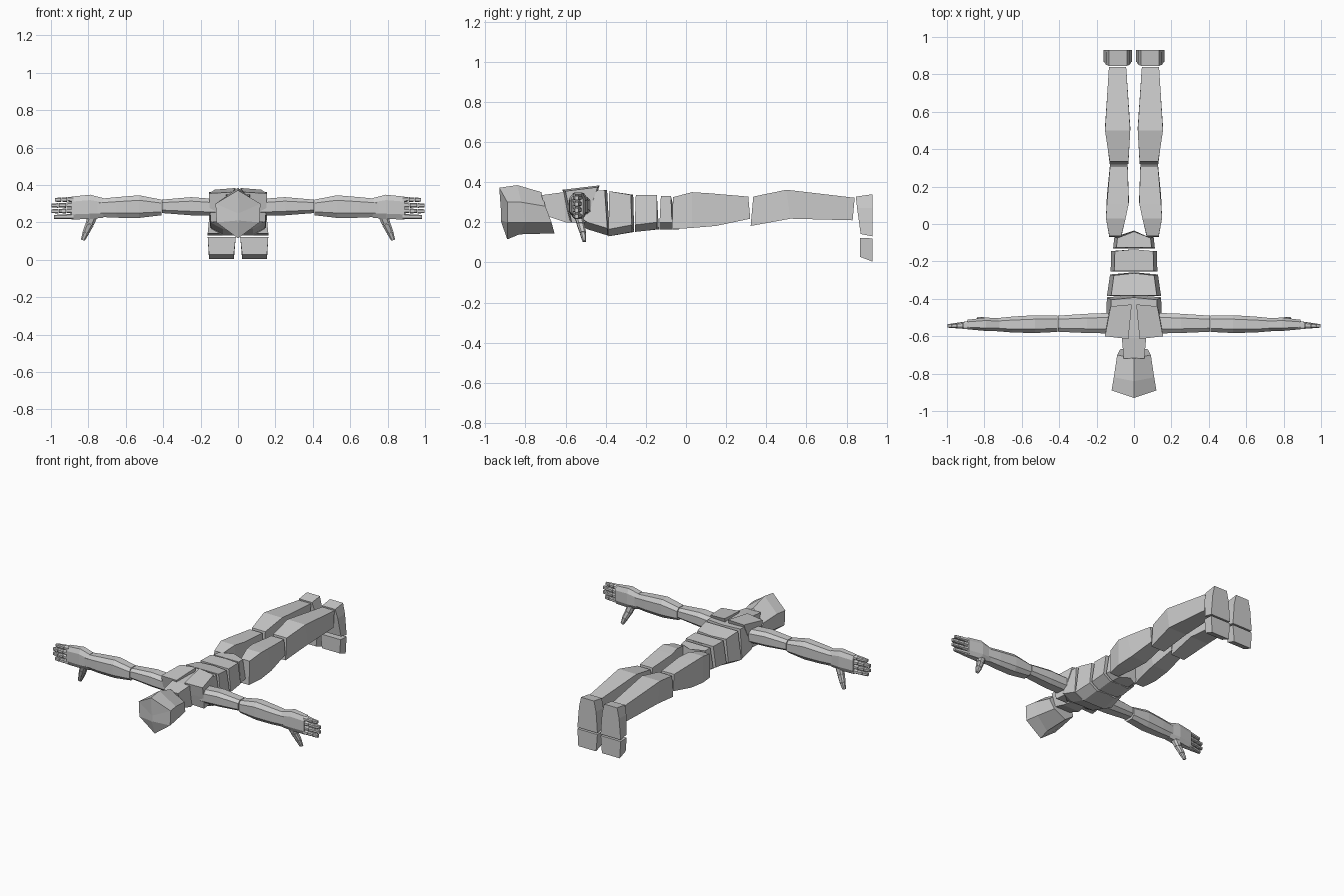
import bpy, bmesh
from mathutils import Vector

grey = bpy.data.materials.new("plain_grey")
grey.diffuse_color = (0.6, 0.6, 0.6, 1)


def loft(name, rings, side=1):
    """Skin a row of matching rings, capped at both ends."""
    bm = bmesh.new()
    rows = [[bm.verts.new((side * x, y, z)) for x, y, z in r] for r in rings]
    n = len(rows[0])
    for a, b in zip(rows, rows[1:]):
        for i in range(n):
            j = (i + 1) % n
            bm.faces.new((a[i], a[j], b[j], b[i]))
    bm.faces.new(rows[0])
    bm.faces.new(rows[-1])
    bmesh.ops.recalc_face_normals(bm, faces=bm.faces)
    mesh = bpy.data.meshes.new(name)
    bm.to_mesh(mesh)
    bm.free()
    mesh.materials.append(grey)
    obj = bpy.data.objects.new(name, mesh)
    bpy.context.collection.objects.link(obj)
    return obj


def pair(name, rings):
    loft(name + "_right", rings)
    loft(name + "_left", rings, -1)


def along_y(sections):
    """Four-sided rings: y top, y bottom, inner x, outer x, z bottom, z top."""
    return [[(a, yt, z1), (b, yt, z1), (b, yb, z0), (a, yb, z0)]
            for yt, yb, a, b, z0, z1 in sections]


def along_x(sections):
    """Eight-sided rings with cut corners: x, y0, y1, z0, z1."""
    rings = []
    for x, y0, y1, z0, z1 in sections:
        c, d = (y1 - y0) * 0.22, (z1 - z0) * 0.22
        rings.append([(x, y0 + c, z0), (x, y1 - c, z0), (x, y1, z0 + d), (x, y1, z1 - d),
                      (x, y1 - c, z1), (x, y0 + c, z1), (x, y0, z1 - d), (x, y0, z0 + d)])
    return rings


def torso(sections):
    """Rings with a wide back, full side and narrower belly:
    y top, y bottom, bow at the centre, half width, z bottom, z top."""
    rings = []
    for yt, yb, bow, w, z0, z1 in sections:
        zs = z0 + 0.035
        rings.append([(0, yt + bow, z1), (0.84 * w, yt, z1), (w, yb, zs), (0.55 * w, yb, z0),
                      (0, yb + bow, z0), (-0.55 * w, yb, z0), (-w, yb, zs), (-0.84 * w, yt, z1)])
    return rings


# Head: ridged hexagonal rings from crown to chin
def head_ring(top, upper, lower, bottom):
    (wu, yu, zu), (wl, yl, zl) = upper, lower
    return [(0, *top), (wu, yu, zu), (wl, yl, zl),
            (0, *bottom), (-wl, yl, zl), (-wu, yu, zu)]


loft("head", [
    head_ring((-0.93, 0.372), (0.12, -0.89, 0.30), (0.115, -0.89, 0.20), (-0.89, 0.115)),
    head_ring((-0.84, 0.385), (0.108, -0.82, 0.30), (0.10, -0.80, 0.20), (-0.83, 0.14)),
    head_ring((-0.72, 0.35), (0.09, -0.70, 0.28), (0.075, -0.67, 0.20), (-0.655, 0.145))])
# Pointed crown
loft("crown", [
    head_ring((-0.93, 0.372), (0.12, -0.89, 0.30), (0.115, -0.89, 0.20), (-0.89, 0.115)),
    head_ring((-0.93, 0.37), (0.004, -0.921, 0.25), (0.004, -0.921, 0.21), (-0.92, 0.20))])

# Neck
loft("neck", along_y([(-0.72, -0.69, -0.055, 0.055, 0.23, 0.335),
                      (-0.61, -0.60, -0.065, 0.065, 0.20, 0.35),
                      (-0.50, -0.50, -0.04, 0.04, 0.20, 0.355)]))

# Trunk segments from chest to pelvis
loft("chest", torso([(-0.585, -0.56, 0.03, 0.13, 0.21, 0.34),
                     (-0.50, -0.49, 0, 0.148, 0.165, 0.355),
                     (-0.405, -0.392, 0.012, 0.145, 0.135, 0.36)]))
loft("ribs", torso([(-0.382, -0.386, 0.0, 0.145, 0.13, 0.355),
                    (-0.275, -0.27, 0.012, 0.128, 0.152, 0.337)]))
loft("waist", torso([(-0.25, -0.255, 0, 0.125, 0.152, 0.336),
                     (-0.145, -0.145, 0.01, 0.122, 0.165, 0.336)]))
loft("pelvis", torso([(-0.125, -0.132, 0, 0.112, 0.163, 0.332),
                      (-0.075, -0.07, 0.035, 0.105, 0.165, 0.33)]))

# Shoulder blades, sloping plates that taper downward
pair("shoulder_blade", [
    [(0.03, -0.615, 0.362), (0.155, -0.60, 0.355), (0.125, -0.44, 0.375), (0.012, -0.43, 0.384)],
    [(0.04, -0.60, 0.29), (0.152, -0.585, 0.28), (0.135, -0.47, 0.29), (0.02, -0.46, 0.29)],
    [(0.04, -0.58, 0.21), (0.145, -0.57, 0.20), (0.135, -0.49, 0.20), (0.02, -0.49, 0.20)]])

# Legs
pair("thigh", along_y([(-0.065, -0.07, 0.068, 0.132, 0.165, 0.325),
                       (0.03, 0.03, 0.045, 0.15, 0.172, 0.35),
                       (0.11, 0.15, 0.028, 0.145, 0.182, 0.345),
                       (0.31, 0.32, 0.034, 0.128, 0.218, 0.328)]))
pair("calf", along_y([(0.335, 0.322, 0.03, 0.13, 0.182, 0.328),
                      (0.50, 0.52, 0.02, 0.155, 0.218, 0.362),
                      (0.84, 0.83, 0.042, 0.134, 0.21, 0.322)]))


# Feet hang down, so their rings run along z: z, y0, y1, x0, x1
def along_z(sections):
    return [[(x0, y0, zi), (x1, y0, zi), (x1, y1, z), (x0, y1, z)]
            for z, zi, y0, y1, x0, x1 in sections]


pair("foot", along_z([(0.34, 0.328, 0.846, 0.93, 0.038, 0.135),
                      (0.27, 0.27, 0.852, 0.93, 0.022, 0.15),
                      (0.13, 0.142, 0.87, 0.93, 0.012, 0.162)]))
pair("toes", along_z([(0.12, 0.122, 0.866, 0.93, 0.012, 0.162),
                      (0.004, 0.028, 0.866, 0.93, 0.022, 0.155)]))

# Arms
pair("upper_arm", along_x([(0.12, -0.585, -0.475, 0.235, 0.325),
                           (0.25, -0.583, -0.48, 0.238, 0.335),
                           (0.405, -0.576, -0.49, 0.25, 0.322)]))
pair("forearm", along_x([(0.41, -0.577, -0.49, 0.238, 0.322),
                         (0.53, -0.583, -0.488, 0.224, 0.345),
                         (0.65, -0.58, -0.495, 0.225, 0.335),
                         (0.75, -0.572, -0.505, 0.23, 0.325)]))
pair("palm", along_x([(0.72, -0.572, -0.505, 0.225, 0.33),
                      (0.79, -0.572, -0.50, 0.218, 0.348),
                      (0.89, -0.563, -0.512, 0.216, 0.338)]))

# Four fingers, each of three short joints: base z range and tip x
fingers = [(0.217, 0.246, 0.985), (0.248, 0.276, 1.0),
           (0.278, 0.307, 1.0), (0.309, 0.337, 0.98)]
for k, (z0, z1, tip) in enumerate(fingers):
    start = 0.88
    step = (tip - start) / 3
    for j in range(3):
        x0, x1 = start + j * step, start + (j + 1) * step - 0.002
        y0, y1 = -0.563 + 0.003 * j, -0.518 - 0.006 * j
        drop = 0.002 * j
        pair(f"finger_{k + 1}_joint_{j + 1}",
             along_x([(x0, y0, y1, z0, z1 - drop),
                      (x1, y0 + 0.003, y1 - 0.006, z0 + 0.002, z1 - drop - 0.002)]))

# Thumb: three tapering joints pointing down and backward
path = [Vector((0.775, -0.535, 0.24)), Vector((0.793, -0.525, 0.19)),
        Vector((0.813, -0.513, 0.145)), Vector((0.83, -0.506, 0.103))]
radii = [0.025, 0.021, 0.017, 0.010]
for j in range(3):
    rings = []
    for c, r in ((path[j], radii[j]), (path[j + 1] + Vector((0, 0, 0.002)), radii[j + 1])):
        rings.append([(c.x + a * r, c.y + b * r * 0.9, c.z + a * r * 0.35)
                      for a, b in ((-1, -.5), (-.5, -1), (.5, -1), (1, -.5),
                                   (1, .5), (.5, 1), (-.5, 1), (-1, .5))])
    pair(f"thumb_joint_{j + 1}", rings)
